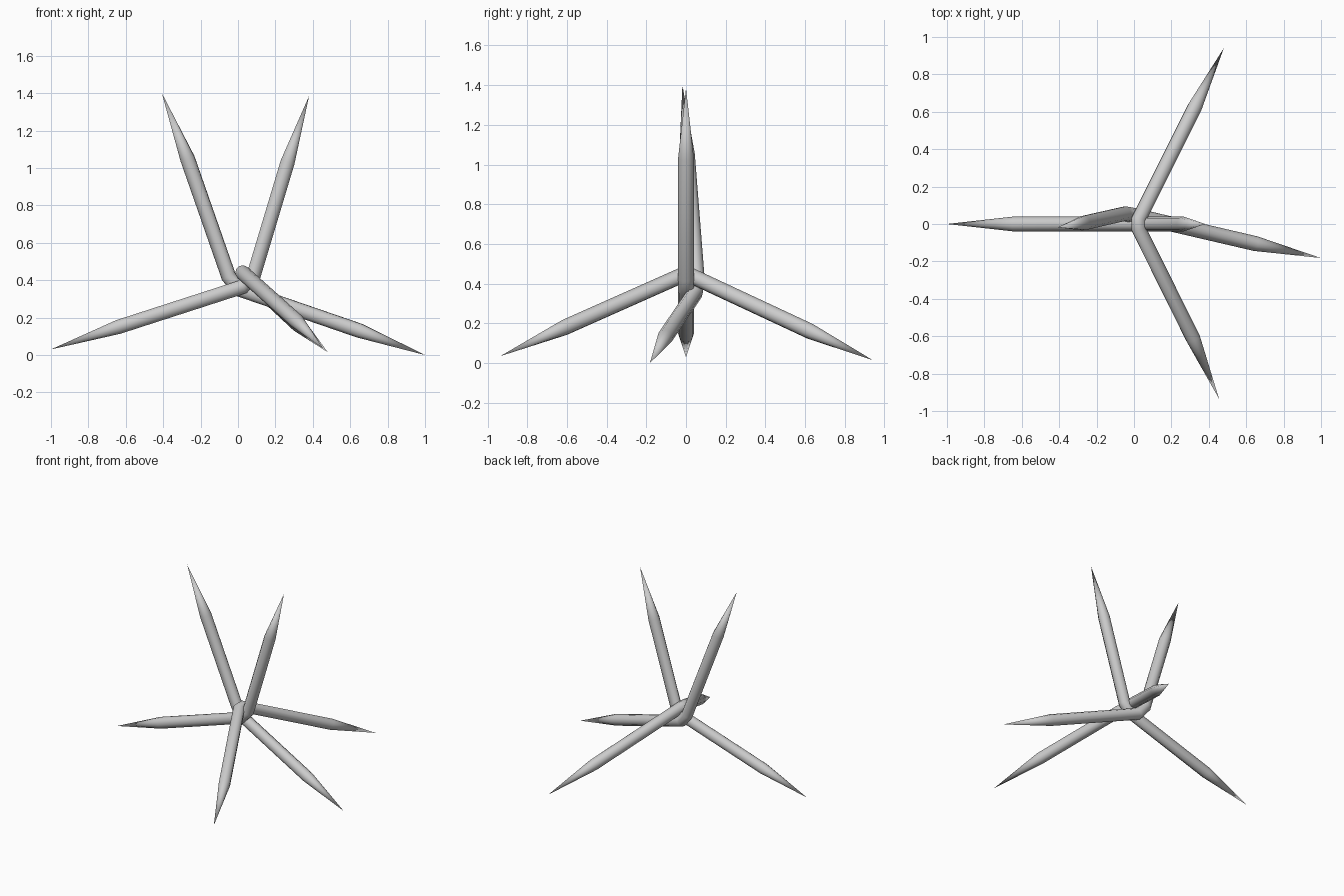
import bpy, bmesh, math
from mathutils import Vector

if "Cube" in bpy.data.objects:
    bpy.data.objects.remove(bpy.data.objects["Cube"])

SIDES = 10
RADIUS = 0.04


def bent_spike(name, side, path):
    """Round bar swept along a bent path, sharpened to a point at both ends.
    side is a reference direction roughly normal to the plane of the bend."""
    pts = [Vector(p) for p in path]
    dirs = [(b - a).normalized() for a, b in zip(pts, pts[1:])]
    side = Vector(side)
    bm = bmesh.new()
    rings = []
    for i in range(1, len(pts) - 1):
        tangent = (dirs[i - 1] + dirs[i]).normalized()
        u = (side - tangent * side.dot(tangent)).normalized()
        v = tangent.cross(u)
        mitre = 1 / max(0.5, tangent.dot(dirs[i]))
        ring = []
        for k in range(SIDES):
            a = 2 * math.pi * k / SIDES
            ring.append(bm.verts.new(
                pts[i] + RADIUS * (u * math.cos(a) + v * mitre * math.sin(a))))
        rings.append(ring)
    first, last = bm.verts.new(pts[0]), bm.verts.new(pts[-1])
    for k in range(SIDES):
        n = (k + 1) % SIDES
        bm.faces.new((first, rings[0][n], rings[0][k]))
        bm.faces.new((last, rings[-1][k], rings[-1][n]))
        for a, b in zip(rings, rings[1:]):
            bm.faces.new((a[k], a[n], b[n], b[k]))
    bmesh.ops.recalc_face_normals(bm, faces=bm.faces)
    for f in bm.faces:
        f.smooth = True
    mesh = bpy.data.meshes.new(name)
    bm.to_mesh(mesh)
    bm.free()
    obj = bpy.data.objects.new(name, mesh)
    bpy.context.collection.objects.link(obj)
    return obj


# Bar spanning front to back, both points on the ground
bent_spike("cross_spike", (0.69, 0, 0.72), [
    (0.455, -0.935, 0.035), (0.315, -0.61, 0.18), (0.025, -0.025, 0.44),
    (0.025, 0.025, 0.44), (0.325, 0.625, 0.16), (0.48, 0.94, 0.015)])

# Bar from the left ground point up to the right upper point
bent_spike("left_spike", (0, 1, 0), [
    (-1.0, 0, 0.03), (-0.64, 0, 0.15), (0.025, 0, 0.365),
    (0.085, 0, 0.43), (0.265, 0, 1.03), (0.38, 0, 1.385)])

# Bar from the right ground point up to the left upper point
bent_spike("right_spike", (0.2, 1, 0), [
    (1.0, -0.182, 0.0), (0.65, -0.105, 0.13), (0.005, 0.045, 0.352),
    (-0.05, 0.055, 0.42), (-0.27, 0.005, 1.05), (-0.407, -0.018, 1.4)])
